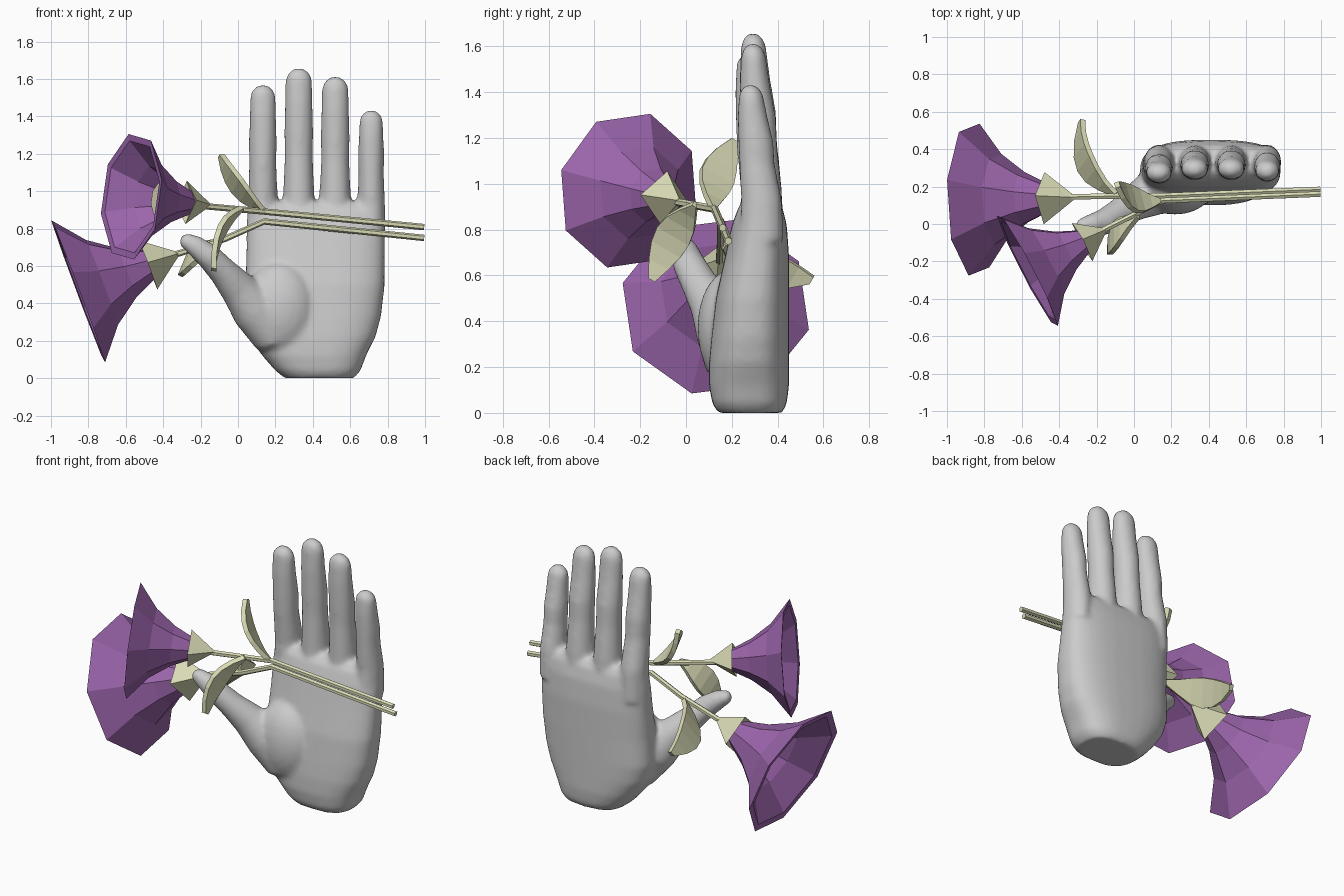
import bpy, bmesh, math
from mathutils import Vector as V

if "Cube" in bpy.data.objects:
    bpy.data.objects.remove(bpy.data.objects["Cube"])


def material(name, rgb):
    m = bpy.data.materials.new(name)
    m.diffuse_color = (*rgb, 1)
    m.use_nodes = True
    m.node_tree.nodes["Principled BSDF"].inputs["Base Color"].default_value = m.diffuse_color
    return m


GREY = material("grey_skin", (0.60, 0.60, 0.60))
PURPLE = material("purple_petal", (0.33, 0.13, 0.41))
GREEN = material("pale_green", (0.69, 0.70, 0.46))


def ring(c, axis, rx, ry, n, phase=0.0, power=1.0):
    """Points of a (super)ellipse around c, facing along axis."""
    a = V(axis).normalized()
    if abs(a.z) > 0.95:
        e1, e2 = V((1, 0, 0)), V((0, 1, 0))
    else:
        d = V((0, 0, -1))
        e1 = (d - a * d.dot(a)).normalized()
        e2 = a.cross(e1)
    pts = []
    for i in range(n):
        t = phase + math.tau * i / n
        x, y = math.cos(t), math.sin(t)
        x = math.copysign(abs(x) ** power, x)
        y = math.copysign(abs(y) ** power, y)
        pts.append(V(c) + e1 * rx * x + e2 * ry * y)
    return pts


def loft(bm, rings, closed=False):
    """Skin a series of rings; cap both ends, or join last to first."""
    rows = [[bm.verts.new(p) for p in r] for r in rings]
    pairs = list(zip(rows, rows[1:])) + ([(rows[-1], rows[0])] if closed else [])
    for a, b in pairs:
        n = len(a)
        for i in range(n):
            bm.faces.new((a[i], a[(i + 1) % n], b[(i + 1) % n], b[i]))
    if not closed:
        bm.faces.new(rows[0][::-1])
        bm.faces.new(rows[-1])


def finish(bm, name, mat):
    bmesh.ops.recalc_face_normals(bm, faces=bm.faces)
    me = bpy.data.meshes.new(name)
    bm.to_mesh(me)
    bm.free()
    me.materials.append(mat)
    ob = bpy.data.objects.new(name, me)
    bpy.context.collection.objects.link(ob)
    return ob


# Hand: palm, thumb mound, fingers and thumb fused into one smooth skin
bm = bmesh.new()
palm = [  # z, left, right, front, back
    (0.00, 0.25, 0.62, 0.14, 0.42), (0.04, 0.20, 0.655, 0.115, 0.44),
    (0.12, 0.13, 0.685, 0.10, 0.45), (0.22, 0.06, 0.735, 0.10, 0.45),
    (0.33, 0.03, 0.765, 0.11, 0.45), (0.50, 0.04, 0.785, 0.13, 0.45),
    (0.68, 0.045, 0.785, 0.17, 0.45), (0.82, 0.045, 0.785, 0.20, 0.44),
    (0.90, 0.05, 0.78, 0.23, 0.42), (0.94, 0.08, 0.75, 0.27, 0.39)]
loft(bm, [ring(((l + r) / 2, (f + b) / 2, z), (0, 0, 1), (r - l) / 2, (b - f) / 2,
               32, 0, 0.75) for z, l, r, f, b in palm])


def limb(path):
    """Round-ended limb through (centre, radius across, radius deep)."""
    pts = [V(p[0]) for p in path]
    rings = []
    for i, (c, rx, ry) in enumerate(path):
        axis = pts[min(i + 1, len(pts) - 1)] - pts[max(i - 1, 0)]
        rings.append(ring(c, axis, rx, ry, 20))
    end, (_, rx, ry) = (pts[-1] - pts[-2]).normalized(), path[-1]
    for k in (25, 50, 70, 85):
        a = math.radians(k)
        rings.append(ring(pts[-1] + end * rx * math.sin(a), axis,
                          rx * math.cos(a), ry * math.cos(a), 20))
    loft(bm, rings)


# x, tip height, tip depth, radius
for x, top, y, r in ((0.133, 1.57, 0.275, 0.075), (0.325, 1.66, 0.295, 0.078),
                     (0.52, 1.615, 0.295, 0.078), (0.712, 1.435, 0.285, 0.070)):
    h = top - 0.80
    limb([((x, 0.33, 0.75), r * 1.08, 0.095), ((x, 0.33, 0.80 + 0.2 * h), r * 1.07, 0.09),
          ((x, y + 0.025, 0.80 + 0.45 * h), r * 0.97, 0.078),
          ((x, y + 0.02, 0.80 + 0.6 * h), r, 0.078),
          ((x, y + 0.005, 0.80 + 0.78 * h), r * 0.95, 0.066),
          ((x, y, top - r * 0.92), r * 0.92, 0.056)])

limb([((0.20, 0.20, 0.22), 0.12, 0.12), ((0.09, 0.16, 0.37), 0.13, 0.12),
      ((0.00, 0.11, 0.48), 0.10, 0.095), ((-0.08, 0.055, 0.57), 0.077, 0.08),
      ((-0.16, 0.01, 0.655), 0.068, 0.072), ((-0.235, -0.005, 0.712), 0.056, 0.056),
      ((-0.27, -0.01, 0.73), 0.045, 0.045)])
mound = bmesh.ops.create_uvsphere(bm, u_segments=24, v_segments=16, radius=1)
for v in mound["verts"]:
    v.co = V((0.22 + v.co.x * 0.20, 0.19 + v.co.y * 0.14, 0.37 + v.co.z * 0.25))
hand = finish(bm, "hand", GREY)
rm = hand.modifiers.new("fuse", "REMESH")
rm.mode, rm.voxel_size, rm.use_smooth_shade = "VOXEL", 0.015, True
sm = hand.modifiers.new("soften", "SMOOTH")
sm.factor, sm.iterations = 0.5, 8


# Trumpet flowers with a faceted calyx and a small throat
def flower(name, rim, axis, s):
    rim, a = V(rim), V(axis).normalized()

    def rings(profile, n, phase):
        return [ring(rim - a * t * s, a, r * s, r * s, n, math.radians(phase))
                for t, r in profile]
    bm = bmesh.new()
    loft(bm, rings([(0.47, 0.055), (0.28, 0.145), (0.137, 0.25), (0, 0.42),
                    (0.005, 0.375), (0.14, 0.22), (0.28, 0.12), (0.46, 0.035)],
                   8, 15), closed=True)
    finish(bm, name + "_petals", PURPLE)
    bm = bmesh.new()
    loft(bm, rings([(0.57, 0.012), (0.40, 0.14), (0.43, 0.06)], 4, 6))
    finish(bm, name + "_calyx", GREEN)
    bm = bmesh.new()
    loft(bm, rings([(0.46, 0.03), (0.30, 0.07), (0.20, 0.11)], 8, 15))
    finish(bm, name + "_throat", GREEN)


flower("front_flower", (-0.57, -0.25, 0.97), (-0.88, -0.46, 0.09), 0.83)
flower("left_flower", (-0.855, 0.13, 0.465), (-0.936, -0.02, -0.35), 1.0)


# Bent stems
def stem(name, pts):
    bm = bmesh.new()
    pts = [V(p) for p in pts]
    loft(bm, [ring(p, pts[min(i + 1, len(pts) - 1)] - pts[max(i - 1, 0)],
                   0.017, 0.017, 6) for i, p in enumerate(pts)])
    finish(bm, name, GREEN)


stem("front_flower_stem", [(-0.18, -0.04, 0.92), (0.15, 0.125, 0.89), (0.995, 0.16, 0.808)])
stem("left_flower_stem", [(-0.34, 0.145, 0.66), (-0.07, 0.15, 0.745),
                          (0.14, 0.15, 0.838), (0.995, 0.185, 0.75)])


# Thick curved leaves
def leaf(name, base, tip, bow, across, width):
    base, tip, bow = V(base), V(tip), V(bow)
    chord = (tip - base).normalized()
    side = V(across)
    side = (side - chord * side.dot(chord)).normalized()
    bm = bmesh.new()
    rows = []
    for i, w in enumerate((0.12, 0.5, 0.85, 1.0, 0.9, 0.62, 0.2)):
        t = i / 6
        c = base.lerp(tip, t) + bow * 4 * t * (1 - t)
        rows.append([bm.verts.new(c + side * w * width * k / 2) for k in (-1, 0, 1)])
    for a, b in zip(rows, rows[1:]):
        for j in (0, 1):
            bm.faces.new((a[j], a[j + 1], b[j + 1], b[j]))
    ob = finish(bm, name, GREEN)
    so = ob.modifiers.new("thickness", "SOLIDIFY")
    so.thickness, so.offset = 0.028, 0


leaf("upper_leaf", (0.14, 0.12, 0.89), (-0.09, 0.21, 1.19), (-0.03, -0.03, -0.01),
     (0.4, -0.9, 0.2), 0.16)
leaf("front_leaf", (0.02, 0.04, 0.91), (-0.13, -0.15, 0.58), (-0.04, 0, 0.03),
     (0, 0.88, -0.48), 0.16)
leaf("back_leaf", (-0.10, 0.16, 0.73), (-0.28, 0.55, 0.58), (-0.07, -0.03, -0.02),
     (0.4, 0.3, 0.85), 0.18)
